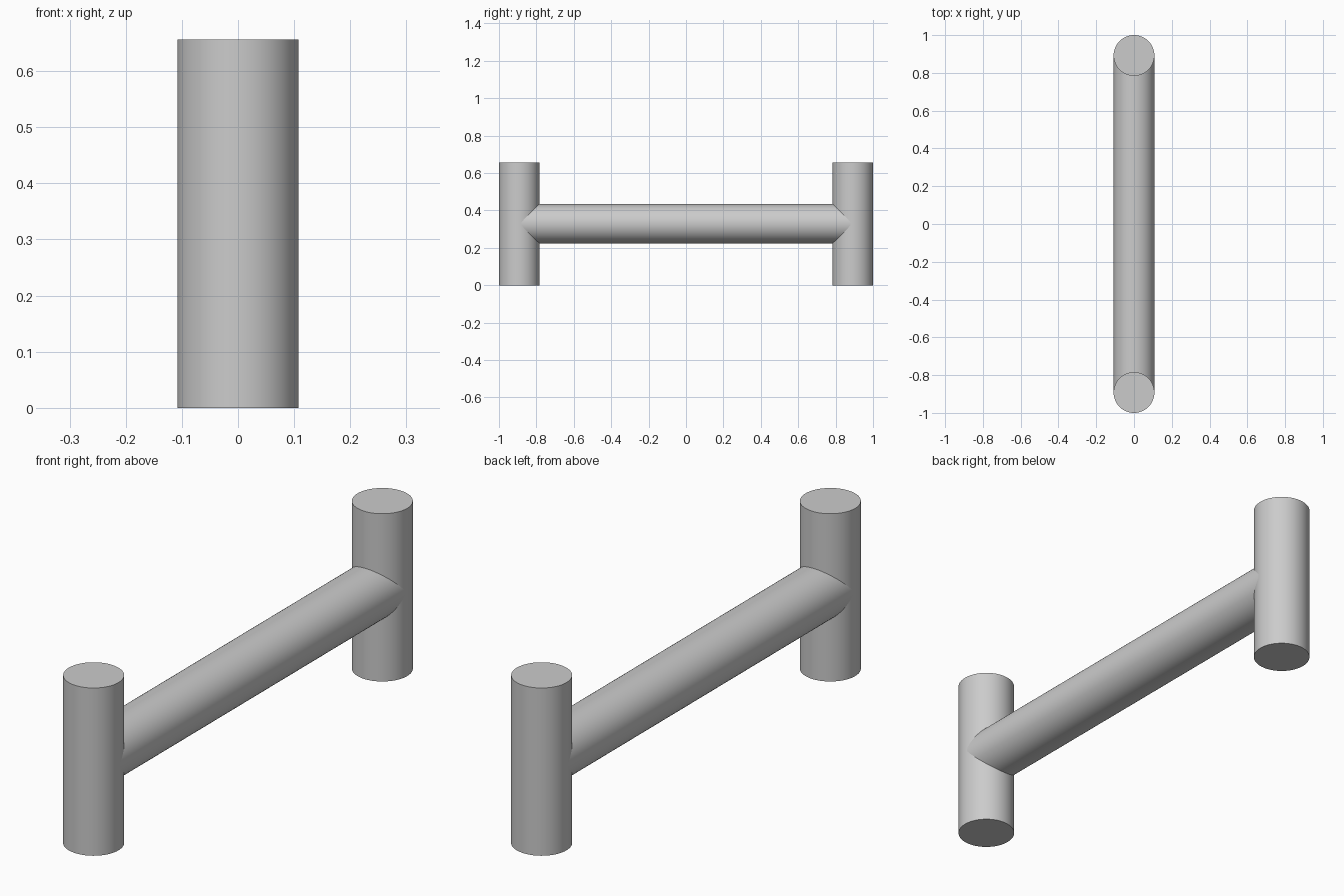
import bpy
import math

if "Cube" in bpy.data.objects:
    bpy.data.objects.remove(bpy.data.objects["Cube"])

HEIGHT = 0.656
RADIUS = 0.108
POST_Y = 1.0 - RADIUS


def cylinder(name, radius, depth, location, rotation=(0, 0, 0), scale=(1, 1, 1)):
    bpy.ops.mesh.primitive_cylinder_add(
        vertices=64, radius=radius, depth=depth, location=location, rotation=rotation)
    obj = bpy.context.object
    obj.name = name
    obj.scale = scale
    bpy.ops.object.transform_apply(location=False, rotation=True, scale=True)
    bpy.ops.object.shade_smooth_by_angle(angle=math.radians(40))
    return obj


# Upright end posts
for name, side in (("front_post", -1), ("back_post", 1)):
    cylinder(name, RADIUS, HEIGHT, (0, side * POST_Y, HEIGHT / 2))

# Horizontal crossbar, slightly flattened, ending inside the posts
cylinder("crossbar", RADIUS - 0.0005, 2 * POST_Y, (0, 0, HEIGHT / 2 + 0.001),
         rotation=(math.pi / 2, 0, 0), scale=(1, 0.975, 1))
